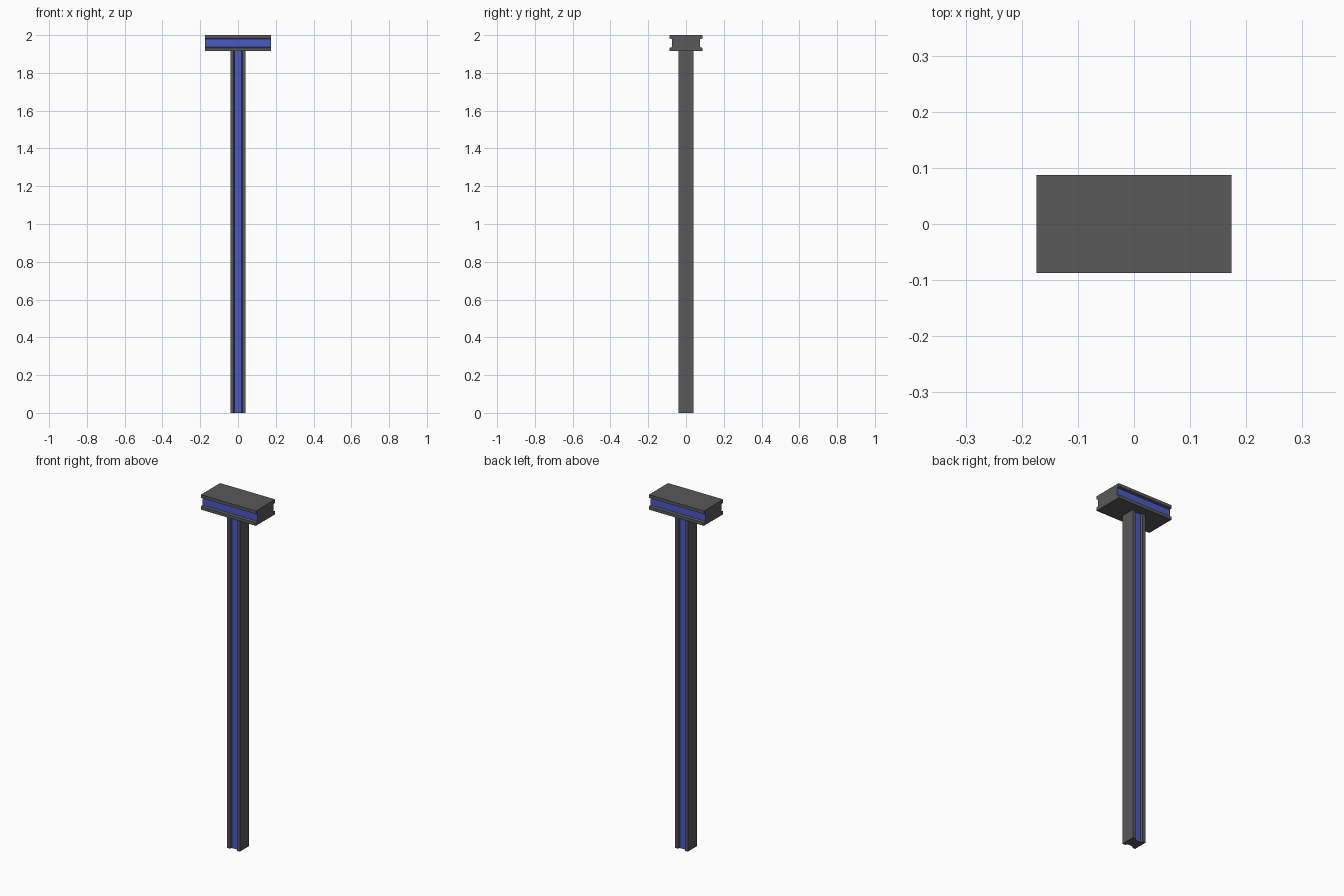
import bpy, bmesh
from mathutils import Matrix, Vector

if "Cube" in bpy.data.objects:
    bpy.data.objects.remove(bpy.data.objects["Cube"])


def material(name, color):
    m = bpy.data.materials.new(name)
    m.diffuse_color = color
    m.use_nodes = True
    m.node_tree.nodes["Principled BSDF"].inputs["Base Color"].default_value = m.diffuse_color
    return m


DARK = material("dark_grey", (0.1, 0.1, 0.1, 1))
BLUE = material("blue", (0.07, 0.1, 0.56, 1))


def grooved_bar(name, flange, depth, lip, floor, groove, length, matrix):
    """Bar along local z whose -y and +y sides carry a groove with a blue floor."""
    front = [(-flange, -depth), (-lip, -depth), (-floor, -depth + groove),
             (floor, -depth + groove), (lip, -depth), (flange, -depth)]
    profile = front + [(-x, -y) for x, y in front]
    bm = bmesh.new()
    low = [bm.verts.new((x, y, 0)) for x, y in profile]
    high = [bm.verts.new((x, y, length)) for x, y in profile]
    n = len(profile)
    for i in range(n):
        j = (i + 1) % n
        face = bm.faces.new((low[i], low[j], high[j], high[i]))
        face.material_index = 1 if i in (2, 8) else 0
    bm.faces.new(low[::-1])
    bm.faces.new(high)
    bm.transform(matrix)
    bmesh.ops.recalc_face_normals(bm, faces=bm.faces)
    mesh = bpy.data.meshes.new(name)
    bm.to_mesh(mesh)
    bm.free()
    mesh.materials.append(DARK)
    mesh.materials.append(BLUE)
    obj = bpy.data.objects.new(name, mesh)
    bpy.context.collection.objects.link(obj)
    return obj


# Upright handle
grooved_bar("handle", 0.041, 0.041, 0.023, 0.019, 0.012, 1.915, Matrix.Identity(4))

# Hammer head, the same section laid along x
lay = Matrix.Translation(Vector((-0.174, 0, 1.9575))) @ Matrix(
    ((0, 0, 1, 0), (0, 1, 0, 0), (-1, 0, 0, 0), (0, 0, 0, 1)))
grooved_bar("head", 0.0425, 0.087, 0.025, 0.021, 0.013, 0.348, lay)
